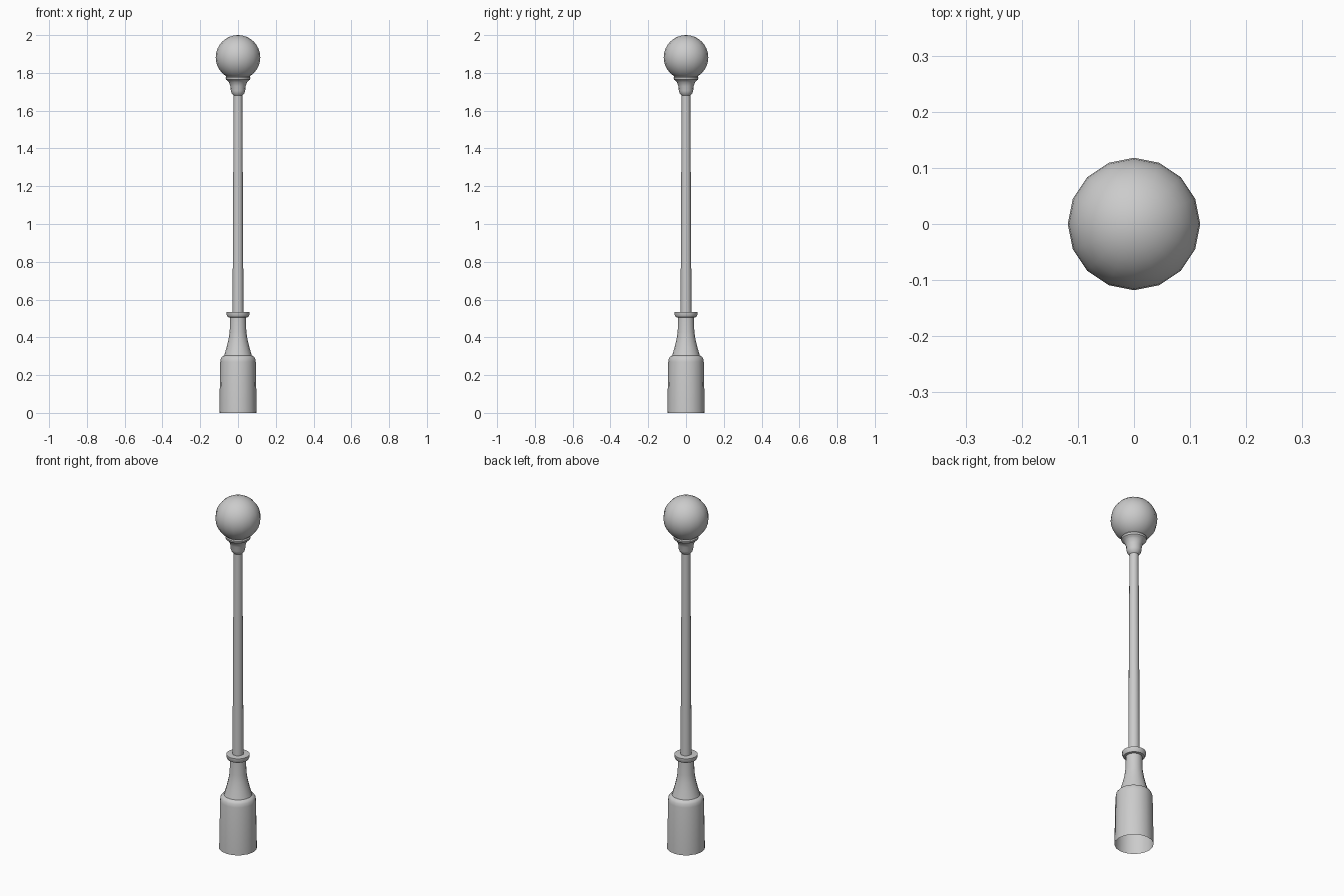
import bpy
import bmesh
import math

cube = bpy.data.objects.get("Cube")
if cube:
    bpy.data.objects.remove(cube, do_unlink=True)

SIDES = 16

grey = bpy.data.materials.new("light_grey")
grey.use_nodes = True
grey.diffuse_color = (0.6, 0.6, 0.6, 1)
grey.node_tree.nodes["Principled BSDF"].inputs["Base Color"].default_value = (0.6, 0.6, 0.6, 1)


def finish(obj, angle):
    obj.data.materials.append(grey)
    bpy.ops.object.select_all(action="DESELECT")
    obj.select_set(True)
    bpy.context.view_layer.objects.active = obj
    bpy.ops.object.shade_smooth_by_angle(angle=math.radians(angle))


def lathe(name, profile, angle=40):
    """Turn a (radius, height) profile around the z axis, leaving the ends open."""
    bm = bmesh.new()
    rings = []
    for r, z in profile:
        turns = [2 * math.pi * i / SIDES for i in range(SIDES)]
        rings.append([bm.verts.new((r * math.cos(a), r * math.sin(a), z)) for a in turns])
    for low, high in zip(rings, rings[1:]):
        for i in range(SIDES):
            j = (i + 1) % SIDES
            bm.faces.new((low[i], low[j], high[j], high[i]))
    mesh = bpy.data.meshes.new(name)
    bm.to_mesh(mesh)
    bm.free()
    obj = bpy.data.objects.new(name, mesh)
    bpy.context.collection.objects.link(obj)
    finish(obj, angle)


# Hollow base drum with a rounded shoulder and a flared neck
lathe("base", [(0.099, 0), (0.094, 0.27), (0.091, 0.288), (0.084, 0.298), (0.073, 0.304),
               (0.061, 0.345), (0.05, 0.39), (0.044, 0.43), (0.042, 0.505)])

# Ring that caps the neck
lathe("base_collar", [(0.042, 0.505), (0.054, 0.507), (0.061, 0.52), (0.061, 0.533), (0.028, 0.535)])

# Slim tapering pole
lathe("pole", [(0.029, 0.53), (0.023, 1.69)])

# Flared holder under the globe
lathe("globe_holder", [(0.023, 1.68), (0.033, 1.69), (0.038, 1.705), (0.04, 1.73), (0.049, 1.752),
                       (0.055, 1.758), (0.064, 1.765), (0.066, 1.775), (0.062, 1.78), (0.04, 1.782)])

# Round lamp globe
bpy.ops.mesh.primitive_uv_sphere_add(segments=SIDES, ring_count=SIDES, radius=0.118, location=(0, 0, 1.882))
globe = bpy.context.object
globe.name = "lamp_globe"
finish(globe, 60)
